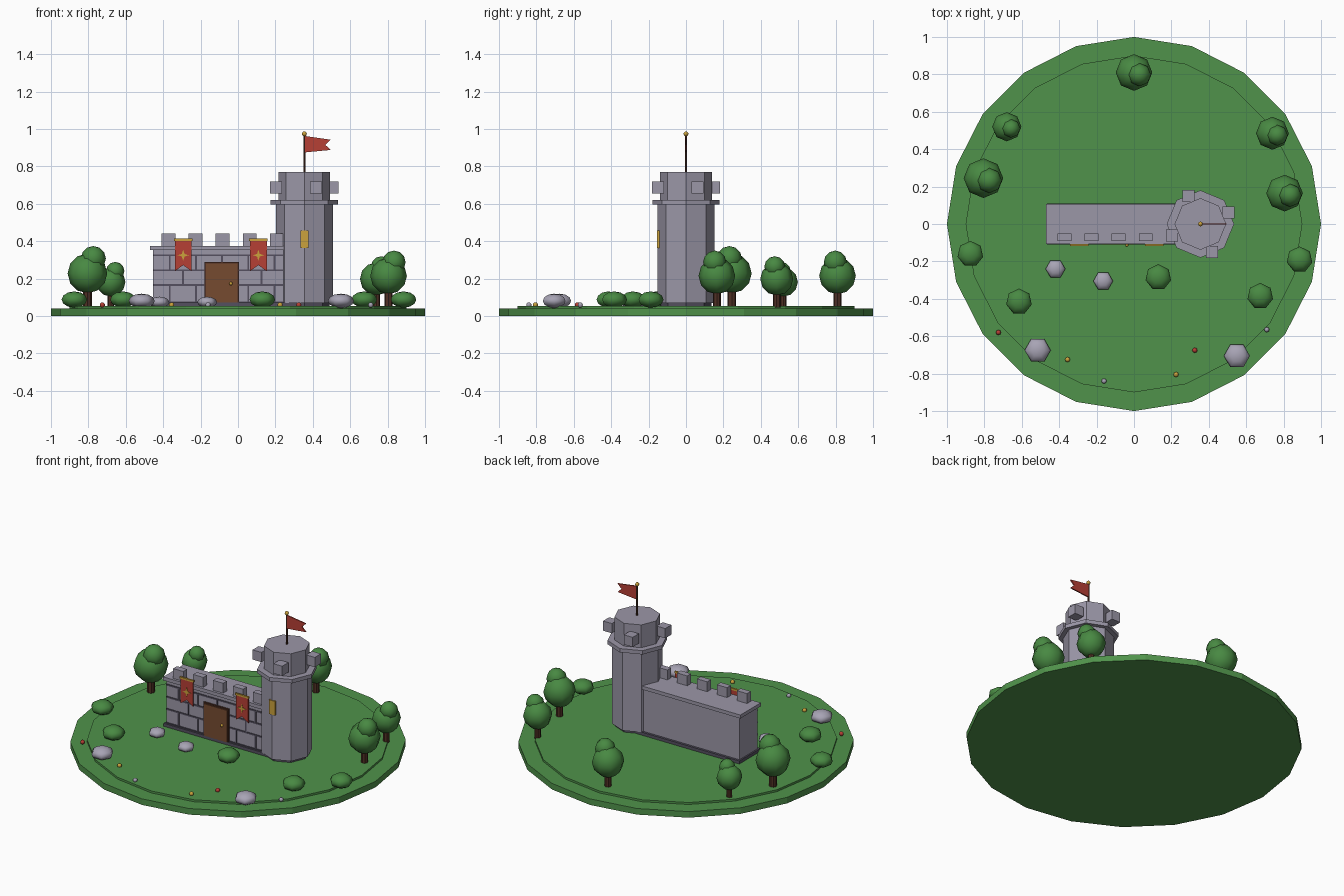
import bpy
import bmesh
from math import cos, sin, pi
from mathutils import Matrix, Vector

cube = bpy.data.objects.get("Cube")
if cube:
    bpy.data.objects.remove(cube, do_unlink=True)


def material(name, rgb):
    m = bpy.data.materials.new(name)
    m.use_nodes = True
    m.diffuse_color = (*rgb, 1)
    m.node_tree.nodes["Principled BSDF"].inputs["Base Color"].default_value = (*rgb, 1)
    return m


GRASS = material("grass green", (0.08, 0.29, 0.07))
LEAF = material("leaf green", (0.065, 0.25, 0.055))
STONE = material("stone grey", (0.33, 0.31, 0.39))
DARK = material("dark stone", (0.09, 0.08, 0.115))
ROCK = material("pale rock", (0.39, 0.37, 0.46))
DOOR = material("door brown", (0.18, 0.07, 0.03))
TRUNK = material("dark wood", (0.08, 0.03, 0.018))
RED = material("banner red", (0.47, 0.05, 0.035))
GOLD = material("gold", (0.6, 0.36, 0.045))


def finish(name, bm, mat, smooth=False):
    bmesh.ops.recalc_face_normals(bm, faces=bm.faces)
    mesh = bpy.data.meshes.new(name)
    for f in bm.faces:
        f.smooth = smooth
    bm.to_mesh(mesh)
    bm.free()
    mesh.materials.append(mat)
    obj = bpy.data.objects.new(name, mesh)
    bpy.context.collection.objects.link(obj)


def add_box(bm, x0, x1, y0, y1, z0, z1):
    mid = Vector((x0 + x1, y0 + y1, z0 + z1)) / 2
    size = Matrix.Diagonal((x1 - x0, y1 - y0, z1 - z0, 1))
    bmesh.ops.create_cube(bm, size=1, matrix=Matrix.Translation(mid) @ size)


def box(name, mat, *bounds):
    bm = bmesh.new()
    add_box(bm, *bounds)
    finish(name, bm, mat)


def extrude(name, mat, outline, offset):
    # Flat outline thickened along the offset
    bm = bmesh.new()
    face = bm.faces.new([bm.verts.new(p) for p in outline])
    new = bmesh.ops.extrude_face_region(bm, geom=[face], use_keep_orig=True)["geom"]
    bmesh.ops.translate(bm, verts=[v for v in new if isinstance(v, bmesh.types.BMVert)], vec=offset)
    finish(name, bm, mat)


def prism(name, mat, x, y, z0, z1, r, sides, turn=0.0):
    # Upright prism with one corner at the turn angle
    angles = [turn + 2 * pi * i / sides for i in range(sides)]
    extrude(name, mat, [(x + r * cos(a), y + r * sin(a), z0) for a in angles], (0, 0, z1 - z0))


def plate(name, mat, points, y, depth):
    # Thin upright plate facing the front
    extrude(name, mat, [(px, y, pz) for px, pz in points], (0, depth, 0))


def ball(name, mat, pos, r, squash=1.0, sides=8, turn=0.0):
    bm = bmesh.new()
    shape = Matrix.Translation(pos) @ Matrix.Rotation(turn, 4, "Z") @ Matrix.Diagonal((r, r, r * squash, 1))
    bmesh.ops.create_uvsphere(bm, u_segments=sides, v_segments=6, radius=1, matrix=shape)
    finish(name, bm, mat, True)


# Ground
GROUND = 0.053
prism("ground_disc", GRASS, 0, 0, 0, 0.04, 1, 20, pi / 2)
prism("lawn_disc", GRASS, 0, 0, 0.04, GROUND, 0.9, 20, pi / 2)

# Wall with base, cap and battlements
box("wall_base", DARK, -0.465, 0.3, -0.11, 0.11, GROUND, 0.073)
box("wall", STONE, -0.455, 0.3, -0.095, 0.095, 0.07, 0.352)
box("wall_cap", STONE, -0.47, 0.26, -0.106, 0.106, 0.352, 0.375)
for i in range(5):
    x = -0.372 + 0.145 * i
    box("wall_merlon", STONE, x - 0.037, x + 0.037, -0.09, -0.05, 0.375, 0.44)

# Mortar lines in staggered courses
bm = bmesh.new()
courses = (0.073, 0.165, 0.245, 0.325)
for row, z in enumerate(courses):
    add_box(bm, -0.455, 0.24, -0.099, -0.094, z - 0.005, z + 0.005)
    if row < 3:
        for i in range(5):
            x = -0.365 + 0.14 * i + 0.07 * (row % 2)
            add_box(bm, x - 0.005, x + 0.005, -0.099, -0.094, z, courses[row + 1])
finish("mortar_lines", bm, DARK)

# Door
box("door_frame", TRUNK, -0.178, 0.006, -0.105, -0.09, 0.07, 0.288)
box("door", DOOR, -0.17, -0.002, -0.11, -0.1, 0.07, 0.28)
ball("door_knob", GOLD, (-0.038, -0.113, 0.173), 0.009)

# Banners with a rod and a four-pointed star
for x in (-0.293, 0.109):
    w = 0.045
    plate("banner", RED, [(x - w, 0.405), (x + w, 0.405), (x + w, 0.24), (x, 0.272), (x - w, 0.24)], -0.114, 0.007)
    box("banner_rod", GOLD, x - 0.05, x + 0.05, -0.118, -0.106, 0.402, 0.414)
    star = []
    for k in range(8):
        r = 0.01 if k % 2 else 0.03
        star.append((x + r * cos(k * pi / 4), 0.325 + r * sin(k * pi / 4)))
    plate("banner_star", GOLD, star, -0.117, 0.004)

# Tower
TX = 0.355
prism("tower_base", DARK, TX, 0, GROUND, 0.073, 0.135, 8)
prism("tower", STONE, TX, 0, 0.07, 0.6, 0.152, 8)
prism("tower_collar", STONE, TX, 0, 0.595, 0.62, 0.18, 8)
prism("tower_crown", STONE, TX, 0, 0.62, 0.77, 0.138, 8)
for k in range(4):
    a = pi / 8 + k * pi / 2
    x, y, h = TX + 0.163 * cos(a), 0.163 * sin(a), 0.032
    box("tower_merlon", STONE, x - h, x + h, y - h, y + h, 0.656, 0.72)
box("tower_window", GOLD, TX - 0.022, TX + 0.022, -0.155, -0.13, 0.365, 0.458)

# Flag
prism("flagpole", TRUNK, TX, 0, 0.77, 0.968, 0.006, 8)
ball("flagpole_tip", GOLD, (TX, 0, 0.974), 0.013)
plate("flag", RED, [(TX + 0.004, 0.962), (TX + 0.14, 0.943), (TX + 0.112, 0.915),
                    (TX + 0.14, 0.888), (TX + 0.004, 0.875)], -0.004, 0.008)

# Trees: x, y, scale
for x, y, s in ((-0.805, 0.245, 1.06), (-0.68, 0.52, 0.78), (0, 0.81, 0.98),
                (0.74, 0.485, 0.88), (0.805, 0.165, 0.98)):
    z = GROUND + 0.165 * s
    prism("tree_trunk", TRUNK, x, y, 0.045, z, 0.022 * s, 8)
    ball("tree_crown", LEAF, (x, y, z), 0.1 * s)
    ball("tree_top", LEAF, (x + 0.03 * s, y - 0.012 * s, z + 0.075 * s), 0.063 * s)

# Bushes
for x, y in ((-0.875, -0.16), (-0.615, -0.415), (0.13, -0.285), (0.675, -0.385), (0.885, -0.19)):
    ball("bush", LEAF, (x, y, 0.088), 0.07, 0.62, 7)

# Rocks: x, y, radius
for x, y, r in ((-0.42, -0.24, 0.053), (-0.165, -0.305, 0.053),
                (-0.515, -0.675, 0.07), (0.55, -0.705, 0.07)):
    ball("rock", ROCK, (x, y, GROUND + 0.4 * r), r, 0.55, 6, pi / 6)

# Flowers
for x, y, mat in ((-0.725, -0.58, RED), (0.325, -0.675, RED), (-0.355, -0.725, GOLD),
                  (0.225, -0.805, GOLD), (-0.16, -0.84, ROCK), (0.71, -0.565, ROCK)):
    ball("flower", mat, (x, y, GROUND + 0.006), 0.014)
